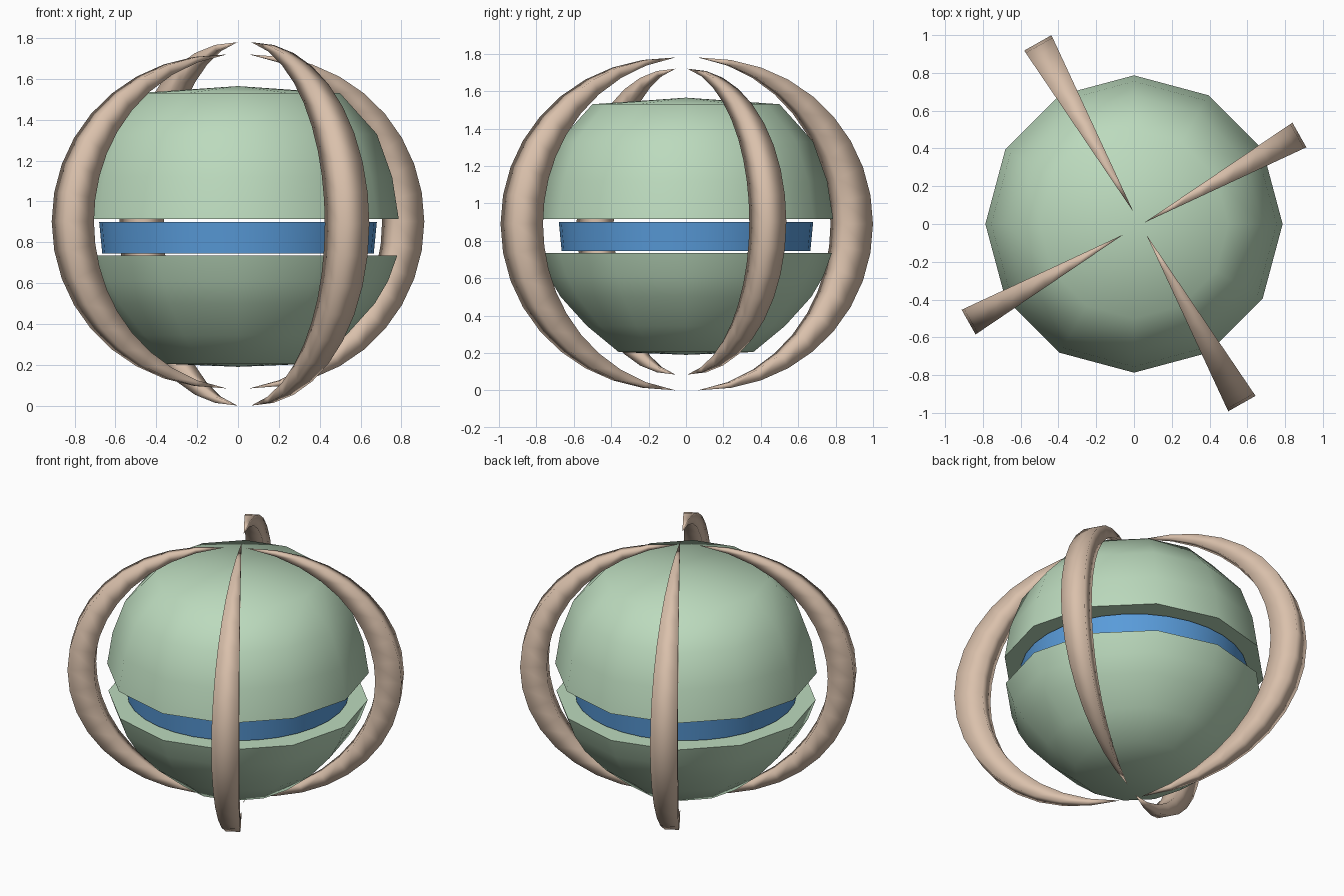
import bpy, bmesh
from math import sin, cos, pi, radians
from mathutils import Vector

if "Cube" in bpy.data.objects:
    bpy.data.objects.remove(bpy.data.objects["Cube"])


def material(name, rgb):
    m = bpy.data.materials.new(name)
    m.diffuse_color = (*rgb, 1)
    m.use_nodes = True
    m.node_tree.nodes["Principled BSDF"].inputs["Base Color"].default_value = m.diffuse_color
    return m


GREEN = material("pale_green", (0.50, 0.70, 0.51))
BLUE = material("blue", (0.10, 0.33, 0.70))
TAN = material("tan", (0.70, 0.53, 0.41))


def finish(name, bm, mat, angle):
    bmesh.ops.remove_doubles(bm, verts=bm.verts, dist=1e-4)
    bmesh.ops.recalc_face_normals(bm, faces=bm.faces)
    me = bpy.data.meshes.new(name)
    bm.to_mesh(me)
    bm.free()
    me.materials.append(mat)
    ob = bpy.data.objects.new(name, me)
    bpy.context.collection.objects.link(ob)
    bpy.ops.object.select_all(action='DESELECT')
    ob.select_set(True)
    bpy.context.view_layer.objects.active = ob
    bpy.ops.object.shade_smooth_by_angle(angle=radians(angle))
    return ob


def skin(bm, rings, closed):
    """Bridge consecutive vertex rings with quads."""
    rows = [[bm.verts.new(p) for p in ring] for ring in rings]
    n = len(rows[0])
    for a, b in zip(rows, rows[1:]):
        for i in range(n):
            j = (i + 1) % n
            bm.faces.new((a[i], a[j], b[j], b[i]))


def lathe(name, profile, sides, mat):
    bm = bmesh.new()
    skin(bm, [[Vector((r * cos(2 * pi * i / sides), r * sin(2 * pi * i / sides), z))
               for i in range(sides)] for r, z in profile], True)
    return finish(name, bm, mat, 45)


# Split body: two faceted shells with flat facing sides
lathe("upper_shell", [(0, 0.915), (0.787, 0.915), (0.755, 1.12), (0.68, 1.33),
                      (0.50, 1.53), (0, 1.565)], 12, GREEN)
lathe("lower_shell", [(0, 0.19), (0.36, 0.205), (0.53, 0.345), (0.67, 0.50),
                      (0.735, 0.61), (0.78, 0.735), (0, 0.735)], 12, GREEN)

# Blue disc in the gap
lathe("middle_ring", [(0, 0.745), (0.665, 0.745), (0.68, 0.90), (0, 0.90)], 32, BLUE)


# Crescent claws: wedge section that tapers to a point at both poles
def claw(name, centre, angle, r_tip, r_out, z_mid, half_h, thick, width, steps=18):
    out = Vector((cos(radians(angle)), sin(radians(angle)), 0))
    side = Vector((-out.y, out.x, 0))
    base = Vector((*centre, z_mid))
    a = r_out - r_tip
    rings = []
    for k in range(steps + 1):
        t = pi * k / steps
        s = max(sin(t), 0.0)
        d, z = a * s ** 0.95, half_h * cos(t)
        n = Vector((s / a, cos(t) / half_h)).normalized()
        di, zi = max(d - n.x * thick * s, 0), z - n.y * thick * s
        ring = []
        for dd, zz, sg in ((d, z, -1), (d, z, 1), (di, zi, 1), (di, zi, -1)):
            ring.append(base + out * (r_tip + dd) + side * (sg * width / 2 * dd / a)
                        + Vector((0, 0, zz)))
        rings.append(ring)
    bm = bmesh.new()
    skin(bm, rings, True)
    return finish(name, bm, TAN, 180)


for i, ang in enumerate((119.5, 299.5)):
    claw(f"large_claw_{i + 1}", (0.031, 0.004), ang, 0.068, 1.097, 0.89, 0.89, 0.175, 0.166)
for i, ang in enumerate((29.5, 209.5)):
    claw(f"small_claw_{i + 1}", (0.0, -0.024), ang, 0.063, 1.006, 0.902, 0.818, 0.16, 0.15)
